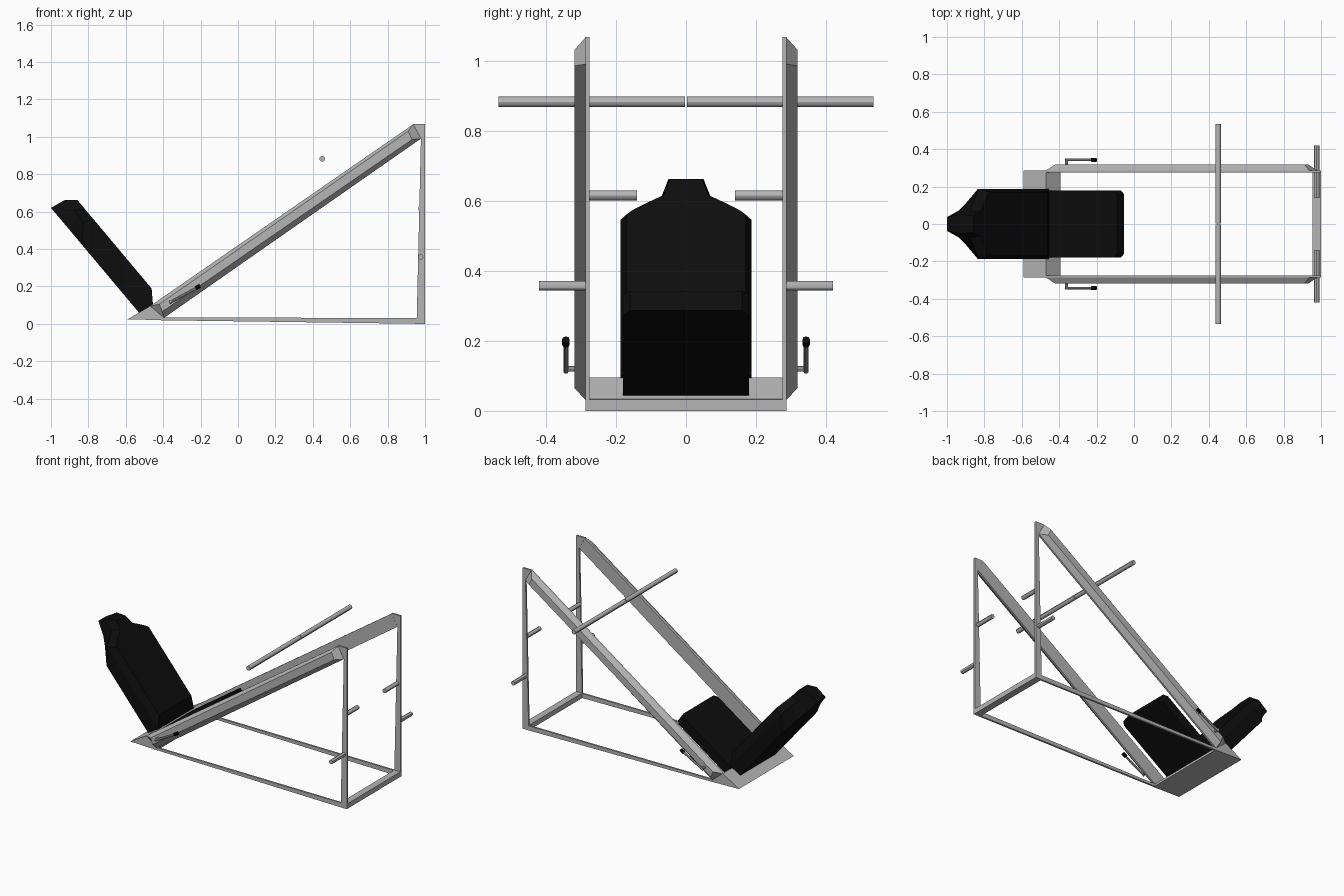
import bpy, bmesh
from mathutils import Vector

if "Cube" in bpy.data.objects:
    bpy.data.objects.remove(bpy.data.objects["Cube"])


def make_mat(name, c):
    m = bpy.data.materials.new(name)
    m.diffuse_color = (c, c, c, 1)
    m.use_nodes = True
    m.node_tree.nodes["Principled BSDF"].inputs["Base Color"].default_value = m.diffuse_color
    return m


STEEL = make_mat("grey steel", 0.46)
PAD = make_mat("black padding", 0.004)


def loft(name, layers, mat):
    """Skin matching loops of points and cap both ends."""
    bm = bmesh.new()
    loops = [[bm.verts.new(p) for p in layer] for layer in layers]
    for a, b in zip(loops, loops[1:]):
        n = len(a)
        for i in range(n):
            j = (i + 1) % n
            bm.faces.new((a[i], a[j], b[j], b[i]))
    bm.faces.new(loops[0])
    bm.faces.new(loops[-1])
    bmesh.ops.recalc_face_normals(bm, faces=bm.faces)
    me = bpy.data.meshes.new(name)
    bm.to_mesh(me)
    bm.free()
    me.materials.append(mat)
    ob = bpy.data.objects.new(name, me)
    bpy.context.collection.objects.link(ob)
    return ob


def prism(name, profile, y0, y1, mat):
    return loft(name, [[(x, y, z) for x, z in profile] for y in (y0, y1)], mat)


def rod(name, a, b, r, mat, sides=12):
    a, b = Vector(a), Vector(b)
    bpy.ops.mesh.primitive_cylinder_add(vertices=sides, radius=r, depth=(b - a).length,
                                        location=(a + b) / 2)
    ob = bpy.context.object
    ob.name = name
    ob.rotation_mode = 'QUATERNION'
    ob.rotation_quaternion = (b - a).to_track_quat('Z', 'Y')
    ob.data.materials.append(mat)
    bpy.ops.object.shade_smooth_by_angle()
    return ob


# Side frames, pegs and handles, mirrored left and right
rail_in = [(-0.47, 0.095), (0.936, 1.066), (0.978, 0.99), (-0.395, 0.032)]
rail_out = [(-0.42, 0.105), (0.91, 1.03), (0.93, 0.985), (-0.405, 0.065)]
for s, side in ((1, "back"), (-1, "front")):
    loft(side + "_rail",
         [[(x, s * y, z) for x, z in prof]
          for y, prof in ((0.275, rail_in), (0.287, rail_in), (0.319, rail_out))], STEEL)
    prism(side + "_upright",
          [(0.955, 0), (1.0, 0), (1.0, 1.068), (0.936, 1.068), (0.978, 0.99)],
          s * 0.275, s * 0.287, STEEL)
    prism(side + "_floor_bar", [(-0.42, 0.019), (0.96, 0), (0.96, 0.03), (-0.42, 0.035)],
          s * 0.275, s * 0.287, STEEL)
    rod(side + "_inner_peg", (0.977, s * 0.28, 0.615), (0.977, s * 0.14, 0.615), 0.014, STEEL)
    rod(side + "_outer_peg", (0.977, s * 0.28, 0.357), (0.977, s * 0.42, 0.357), 0.014, STEEL)
    rod(side + "_long_bar", (0.45, s * 0.003, 0.882), (0.45, s * 0.535, 0.882), 0.015, STEEL)
    rod(side + "_handle_stub", (-0.36, s * 0.30, 0.12), (-0.36, s * 0.349, 0.12), 0.008, STEEL, 8)
    rod(side + "_handle", (-0.367, s * 0.343, 0.112), (-0.215, s * 0.343, 0.195), 0.007, STEEL, 8)
    rod(side + "_handle_grip", (-0.226, s * 0.343, 0.19), (-0.202, s * 0.343, 0.203),
        0.011, PAD, 8)

# Cross bar and wedge base
prism("rear_cross_bar", [(0.955, 0), (1.0, 0), (1.0, 0.033), (0.955, 0.033)],
      -0.287, 0.287, STEEL)
prism("wedge_base", [(-0.59, 0.024), (-0.47, 0.095), (-0.392, 0.034), (-0.392, 0.019)],
      -0.287, 0.287, STEEL)

# Seat cushion, parallel to the rails
seat_dir = Vector((0.823, 0, 0.568))
seat_up = Vector((-0.568, 0, 0.823))
seat_outline = [(0, 0.18), (0.42, 0.18), (0.443, 0.16)]
seat_outline += [(a, -w) for a, w in reversed(seat_outline)]
seat_base = Vector((-0.418, 0, 0.035))
loft("seat", [[seat_base + seat_dir * a + seat_up * h + Vector((0, w, 0)) for a, w in seat_outline]
              for h in (0.0, 0.068)], PAD)

# Backrest: three outlines stacked through its thickness
back_base = Vector((-0.53, 0, 0.06))
back_up = Vector((-0.643, 0, 0.766))
back_out = Vector((0.766, 0, 0.643))
back_layers = [
    (0.0, [(0.0, 0.187), (0.474, 0.187), (0.49, 0.175), (0.575, 0.11), (0.638, 0.07), (0.731, 0.037)]),
    (0.085, [(-0.016, 0.187), (0.562, 0.187), (0.58, 0.171), (0.61, 0.12), (0.642, 0.072), (0.715, 0.05)]),
    (0.135, [(0.055, 0.17), (0.54, 0.17), (0.555, 0.155), (0.585, 0.11), (0.612, 0.065), (0.672, 0.045)]),
]
loops = []
for h, half in back_layers:
    outline = half + [(a, -w) for a, w in reversed(half)]
    loops.append([back_base + back_up * a + back_out * h + Vector((0, w, 0)) for a, w in outline])
loft("backrest", loops, PAD)
